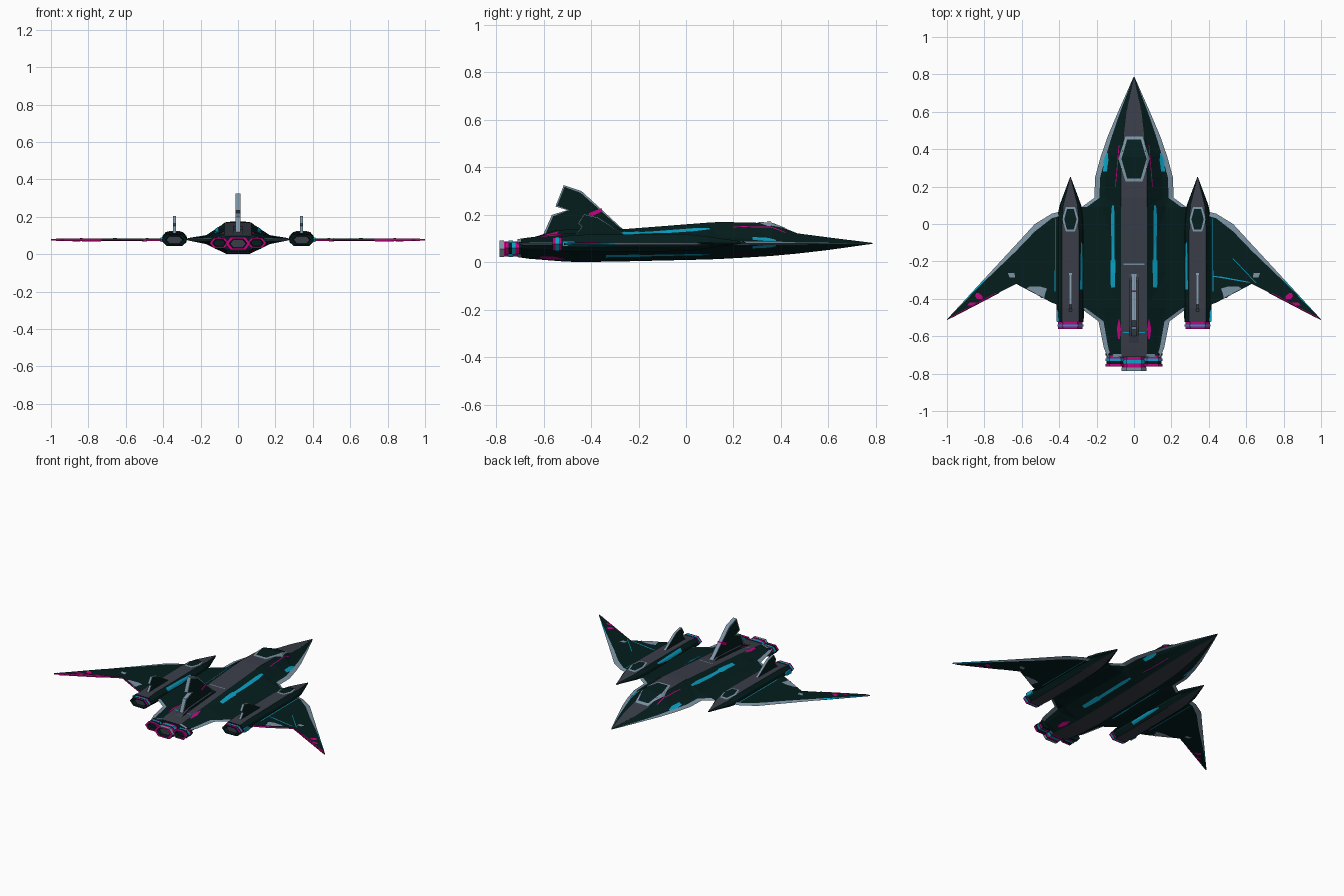
import bpy, bmesh
from mathutils import Vector
from mathutils.bvhtree import BVHTree

cube = bpy.data.objects.get("Cube")
if cube:
    bpy.data.objects.remove(cube, do_unlink=True)

PALETTE = {
    "hull_dark_teal": (0.0015, 0.0125, 0.0125),
    "panel_charcoal": (0.042, 0.048, 0.065),
    "trim_blue_grey": (0.2, 0.29, 0.37),
    "glow_cyan": (0.003, 0.37, 0.57),
    "glow_magenta": (0.55, 0.001, 0.22),
}
DARK, CHAR, TRIM, CYAN, MAG = range(5)
MATS = []
for label, rgb in PALETTE.items():
    m = bpy.data.materials.new(label)
    m.use_nodes = True
    m.diffuse_color = (*rgb, 1)
    m.node_tree.nodes["Principled BSDF"].inputs["Base Color"].default_value = (*rgb, 1)
    MATS.append(m)

SIDES = ((1, "left"), (-1, "right"))
skin_verts, skin_polys = [], []


def finish(name, bm, recalc=True):
    if recalc:
        bmesh.ops.recalc_face_normals(bm, faces=bm.faces)
    mesh = bpy.data.meshes.new(name)
    bm.to_mesh(mesh)
    bm.free()
    for m in MATS:
        mesh.materials.append(m)
    obj = bpy.data.objects.new(name, mesh)
    bpy.context.collection.objects.link(obj)
    return obj


def loft(name, rings, colour, caps=(DARK, DARK), skin=False):
    """Join rings of points; colour(ring, segment) gives the material."""
    bm = bmesh.new()
    loops = [[bm.verts.new(p) for p in ring] for ring in rings]
    n = len(rings[0])
    for i in range(len(loops) - 1):
        for j in range(n):
            k = (j + 1) % n
            f = bm.faces.new((loops[i][j], loops[i][k], loops[i + 1][k], loops[i + 1][j]))
            f.material_index = colour(i, j)
    bm.faces.new(loops[0]).material_index = caps[0]
    bm.faces.new(loops[-1]).material_index = caps[1]
    if skin:
        bmesh.ops.triangulate(bm, faces=bm.faces)
    obj = finish(name, bm)
    if skin:
        base = len(skin_verts)
        skin_verts.extend(v.co.copy() for v in obj.data.vertices)
        skin_polys.extend([base + v for v in p.vertices] for p in obj.data.polygons)


def section(cx, y, top_w, top_z, edge_w, low_z, low_w, bulge, sag, edge_z=0.08):
    """Fourteen-sided body section with a thin edge strip."""
    mid_w = min(0.17, top_w + 0.6 * (edge_w - top_w))
    rim = edge_w - min(0.027, 0.26 * (edge_w - top_w))
    up, down = top_z - edge_z, edge_z - low_z
    half = [(top_w, top_z), (mid_w, edge_z + bulge * up), (rim, edge_z + 0.1 * up),
            (edge_w, edge_z), (rim, edge_z - 0.1 * down),
            (mid_w, edge_z - sag * down), (low_w, low_z)]
    pts = half + [(-x, z) for x, z in reversed(half)]
    return [(cx + x, y, z) for x, z in pts]


def banded(edge, plain_rings=(), trim_ring=None):
    """Charcoal top and keel, dark flanks, coloured edge strip."""
    def colour(i, j):
        if j in (6, 13):
            return CHAR
        if i == trim_ring:
            return TRIM
        return edge if j in (2, 3, 9, 10) and i not in plain_rings else DARK
    return colour


# Main hull: y, top half width, top z, edge half width, low z, low half width
hull = [
    (0.785, 0.001, 0.082, 0.003, 0.078, 0.001),
    (0.6, 0.04, 0.105, 0.085, 0.052, 0.03),
    (0.47, 0.055, 0.122, 0.14, 0.037, 0.045),
    (0.36, 0.065, 0.165, 0.178, 0.027, 0.055),
    (0.25, 0.07, 0.168, 0.208, 0.02, 0.06),
    (0.14, 0.07, 0.17, 0.212, 0.014, 0.06),
    (0.09, 0.07, 0.167, 0.28, 0.012, 0.06),
    (-0.26, 0.07, 0.14, 0.29, 0.004, 0.06),
    (-0.45, 0.07, 0.125, 0.285, 0.001, 0.06),
    (-0.52, 0.07, 0.12, 0.19, 0.004, 0.06),
    (-0.66, 0.07, 0.105, 0.162, 0.015, 0.06),
    (-0.695, 0.068, 0.1, 0.148, 0.02, 0.056),
    (-0.71, 0.065, 0.098, 0.142, 0.022, 0.055),
]
loft("main_hull", [section(0, *s, 0.25, 0.33) for s in hull],
     banded(TRIM, (6, 7), 11), skin=True)

# Side pods
pod = [
    (0.25, 0.001, 0.086, 0.002, 0.082, 0.001),
    (0.1, 0.038, 0.107, 0.058, 0.06, 0.025),
    (0.04, 0.042, 0.115, 0.07, 0.052, 0.034),
    (-0.04, 0.045, 0.12, 0.075, 0.047, 0.038),
    (-0.45, 0.045, 0.116, 0.075, 0.043, 0.04),
    (-0.525, 0.045, 0.11, 0.07, 0.047, 0.038),
]
# Wings: x, leading y, trailing y, half thickness, edge strip depth
wing = [
    (0.36, 0.075, -0.45, 0.007, 0.02),
    (0.44, 0.055, -0.42, 0.007, 0.025),
    (0.53, 0.0, -0.373, 0.006, 0.04),
    (0.63, -0.109, -0.32, 0.006, 0.035),
    (0.8, -0.293, -0.407, 0.006, 0.014),
    (1.0, -0.51, -0.514, 0.004, 0.001),
]


def wing_ring(s, x, lead, trail, t, strip):
    z = 0.077
    pts = [(lead, z), (lead - strip, z + t), (trail, z + t * 0.8),
           (trail, z - t * 0.8), (lead - strip, z - t)]
    return [(s * x, y, h) for y, h in pts]


def wing_colour(i, j):
    if j == 2:
        return MAG
    if j in (0, 4):
        return CYAN if i > 3 else TRIM
    return DARK


for s, side in SIDES:
    loft(side + "_pod", [section(s * 0.34, *p, 0.45, 0.4) for p in pod], banded(DARK), skin=True)
    loft(side + "_wing", [wing_ring(s, *w) for w in wing], wing_colour, skin=True)


# Exhausts: stacked hexagonal rings with a recessed outlet
def exhaust(name, cx, cz, w, h, y0, y1, bands, lip, outlet):
    def ring(y, k):
        shape = [(-0.6, 1), (0.6, 1), (1, 0), (0.6, -1), (-0.6, -1), (-1, 0)]
        return [(cx + a * w * k, y, cz + b * h * k) for a, b in shape]
    rings, cols = [], []
    n = len(bands)
    for i, c in enumerate(bands):
        k = 1.0 if i % 2 == 0 else 0.93
        rings += [ring(y0 + (y1 - y0) * i / n, k), ring(y0 + (y1 - y0) * (i + 1) / n, k)]
        cols += [c, DARK]
    rings += [ring(y1, 0.72), ring(y1 + 0.02, 0.62)]
    cols[-1] = lip
    cols.append(DARK)
    loft(name, rings, lambda i, j: cols[i], (DARK, outlet))


exhaust("centre_exhaust", 0, 0.057, 0.068, 0.034, -0.69, -0.785,
        [DARK, MAG, CYAN, MAG, TRIM], MAG, CHAR)
for s, side in SIDES:
    exhaust(side + "_hull_exhaust", s * 0.1, 0.06, 0.052, 0.026, -0.69, -0.762,
            [DARK, MAG, CYAN, DARK, MAG], MAG, DARK)
    exhaust(side + "_pod_exhaust", s * 0.34, 0.077, 0.07, 0.03, -0.51, -0.562,
            [DARK, MAG, CYAN, MAG], DARK, CHAR)


# Upright fins: side profile (y, z) extruded across x, with trimmed border
def fin(name, profile, cx, half, border=0.008, body=DARK, edge=TRIM):
    bm = bmesh.new()
    a = [bm.verts.new((cx - half, y, z)) for y, z in profile]
    b = [bm.verts.new((cx + half, y, z)) for y, z in profile]
    sides = [bm.faces.new(a), bm.faces.new(b)]
    for i in range(len(profile)):
        k = (i + 1) % len(profile)
        bm.faces.new((a[i], a[k], b[k], b[i]))
    bmesh.ops.recalc_face_normals(bm, faces=bm.faces)
    for f in bm.faces:
        f.material_index = edge
    if border:
        bmesh.ops.inset_individual(bm, faces=sides, thickness=border)
    for f in sides:
        f.material_index = body
    finish(name, bm)


fin("centre_fin", [(-0.25, 0.125), (-0.44, 0.3), (-0.515, 0.325), (-0.55, 0.235), (-0.5, 0.22),
                   (-0.565, 0.2), (-0.6, 0.12), (-0.6, 0.09)], 0, 0.013)
fin("centre_fin_band", [(-0.405, 0.19), (-0.41, 0.207), (-0.357, 0.228), (-0.352, 0.215)],
    0, 0.0145, 0, MAG, MAG)
fin("centre_fin_root", [(-0.23, 0.13), (-0.3, 0.15), (-0.55, 0.135), (-0.66, 0.1)],
    0, 0.026, 0, DARK, CHAR)
fin("centre_root_mark", [(-0.6, 0.103), (-0.59, 0.117), (-0.535, 0.131), (-0.55, 0.113)],
    0, 0.0275, 0, MAG, CHAR)
for s, side in SIDES:
    fin(side + "_pod_fin", [(-0.25, 0.11), (-0.37, 0.19), (-0.43, 0.204), (-0.455, 0.165),
                            (-0.44, 0.15), (-0.47, 0.11)], s * 0.34, 0.008, 0.004)
    fin(side + "_pod_light", [(-0.455, 0.08), (-0.475, 0.09), (-0.52, 0.09), (-0.52, 0.066),
                              (-0.475, 0.066)], s * 0.405, 0.0095, 0, CYAN, CYAN)

# Painted plates laid on the skin: rows of (y, x0, x1)
skin = BVHTree.FromPolygons(skin_verts, skin_polys)


def plate(name, rows, colour, lift=0.003, below=False, cols=4, steps=10):
    bm = bmesh.new()
    d = 1 if below else -1
    grid = []
    for r in range(len(rows) - 1):
        for q in range(steps + (r == len(rows) - 2)):
            t = q / steps
            y, x0, x1 = [p + (e - p) * t for p, e in zip(rows[r], rows[r + 1])]
            line = []
            for c in range(cols + 1):
                start = Vector((x0 + (x1 - x0) * c / cols, y, -d))
                hit = skin.ray_cast(start, Vector((0, 0, d)))[0]
                z = hit.z if hit else 0.077
                line.append(bm.verts.new((start.x, y, z - d * lift)))
            grid.append(line)
    for u, v in zip(grid, grid[1:]):
        for c in range(cols):
            f = bm.faces.new((u[c], u[c + 1], v[c + 1], v[c]))
            f.normal_update()
            if f.normal.z * d > 0:
                f.normal_flip()
            f.material_index = colour
    finish(name, bm, False)


def canopy(name, cx, cy, w, half_len, border):
    for label, k, colour, lift in (("_frame", 0, TRIM, 0.003), ("_glass", border, DARK, 0.006)):
        a, b = w - k, half_len - k
        plate(name + label, [(cy + b, cx - a * 0.55, cx + a * 0.55), (cy, cx - a, cx + a),
                             (cy - b, cx - a * 0.55, cx + a * 0.55)], colour, lift, cols=16)


canopy("main_canopy", 0, 0.348, 0.083, 0.12, 0.016)
plate("spine_panel_line", [(-0.212, -0.055, 0.055), (-0.218, -0.055, 0.055)], TRIM, steps=1)
plate("tail_panel_line", [(-0.578, -0.06, 0.06), (-0.584, -0.06, 0.06)], CYAN, steps=1)
plate("left_wing_line", [(-0.185, 0.527, 0.532), (-0.315, 0.65, 0.655)], CYAN)
plate("left_wing_cross_line", [(-0.278, 0.425, 0.43), (-0.282, 0.425, 0.47),
                               (-0.31, 0.59, 0.62), (-0.314, 0.615, 0.62)], CYAN)
# Marks repeated on both sides, above and below
MARKS = [
    ("hull_stripe", CYAN, [(0.1, 0.108, 0.118), (0.04, 0.103, 0.123), (-0.19, 0.103, 0.12),
                           (-0.2, 0.098, 0.127), (-0.34, 0.103, 0.124)]),
    ("nose_stripe", CYAN, [(0.38, 0.14, 0.148), (0.34, 0.137, 0.163), (0.28, 0.145, 0.165)]),
    ("nose_line", MAG, [(0.42, 0.078, 0.082), (0.2, 0.097, 0.101)]),
    ("tail_mark", MAG, [(-0.51, 0.078, 0.082), (-0.56, 0.07, 0.092), (-0.615, 0.075, 0.085)]),
    ("pod_inner_stripe", CYAN, [(-0.1, 0.277, 0.283), (-0.2, 0.273, 0.286),
                                (-0.35, 0.274, 0.288)]),
    ("pod_outer_stripe", CYAN, [(0.03, 0.419, 0.423), (-0.36, 0.419, 0.424)]),
    ("wing_panel", TRIM, [(-0.335, 0.5, 0.56), (-0.345, 0.465, 0.575),
                          (-0.372, 0.475, 0.525), (-0.395, 0.48, 0.495)]),
    ("wing_spot", TRIM, [(-0.262, 0.64, 0.675), (-0.285, 0.635, 0.665)]),
    ("wing_outer_mark", MAG, [(-0.37, 0.83, 0.845), (-0.385, 0.81, 0.85), (-0.4, 0.81, 0.84)]),
    ("wing_tip_mark", MAG, [(-0.42, 0.84, 0.88), (-0.435, 0.865, 0.89)]),
    ("wing_trailing_line", MAG, [(-0.37, 0.722, 0.742), (-0.5, 0.971, 0.985)]),
]
for s, side in SIDES:
    canopy(side + "_pod_canopy", s * 0.34, 0.025, 0.044, 0.066, 0.011)
    for label, colour, rows in MARKS:
        mirrored = [(y, s * a, s * b) for y, a, b in rows]
        for layer, below in (("_upper_", False), ("_lower_", True)):
            plate(side + layer + label, mirrored, colour, below=below)
